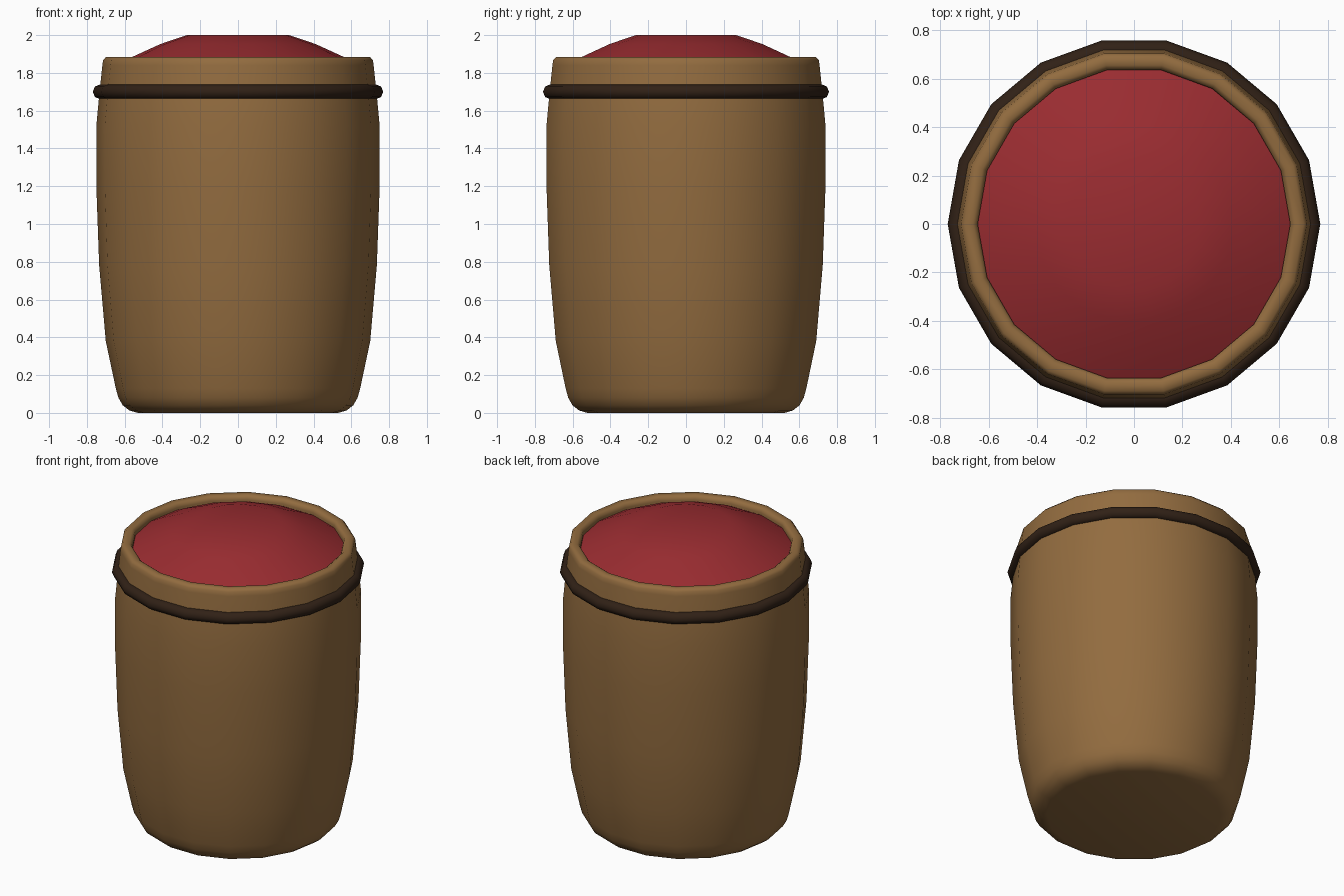
import bpy, bmesh, math

if "Cube" in bpy.data.objects:
    bpy.data.objects.remove(bpy.data.objects["Cube"])

SIDES = 18


def material(name, color):
    m = bpy.data.materials.new(name)
    m.diffuse_color = (*color, 1)
    m.use_nodes = True
    m.node_tree.nodes["Principled BSDF"].inputs["Base Color"].default_value = m.diffuse_color
    return m


def lathe(name, profile, mat, loop=False):
    """Spin (radius, z) points around z; open profiles get capped ends."""
    bm = bmesh.new()
    rings = []
    for r, z in profile:
        if r == 0:
            rings.append([bm.verts.new((0, 0, z))] * SIDES)
        else:
            rings.append([bm.verts.new((r * math.cos(a), r * math.sin(a), z))
                          for a in (2 * math.pi * i / SIDES for i in range(SIDES))])
    pairs = list(zip(rings, rings[1:])) + ([(rings[-1], rings[0])] if loop else [])
    for lo, hi in pairs:
        for i in range(SIDES):
            j = (i + 1) % SIDES
            quad = dict.fromkeys((lo[i], lo[j], hi[j], hi[i]))
            bm.faces.new(list(quad))
    bmesh.ops.recalc_face_normals(bm, faces=bm.faces[:])
    mesh = bpy.data.meshes.new(name)
    bm.to_mesh(mesh)
    bm.free()
    obj = bpy.data.objects.new(name, mesh)
    bpy.context.collection.objects.link(obj)
    mesh.materials.append(mat)
    bpy.ops.object.select_all(action='DESELECT')
    obj.select_set(True)
    bpy.context.view_layer.objects.active = obj
    bpy.ops.object.shade_smooth_by_angle(angle=math.radians(50))
    return obj


wood = material("wood", (0.29, 0.15, 0.05))
dark = material("dark_band", (0.03, 0.015, 0.008))
red = material("red", (0.32, 0.025, 0.03))

# Barrel body: rounded base, bulging side, raised rim with a recessed top
lathe("barrel_body", [
    (0, 0), (0.53, 0), (0.575, 0.013), (0.61, 0.04), (0.633, 0.08), (0.647, 0.13),
    (0.70, 0.38), (0.735, 0.78), (0.75, 1.20), (0.75, 1.52), (0.735, 1.68),
    (0.718, 1.84), (0.714, 1.868), (0.70, 1.883), (0.665, 1.883),
    (0.65, 1.872), (0.645, 1.855), (0.645, 1.80), (0, 1.80)], wood)

# Dark hoop around the neck
lathe("hoop", [(0.73 + 0.039 * math.cos(t), 1.70 + 0.039 * math.sin(t))
               for t in (math.pi / 4 * k for k in range(8))], dark, loop=True)

# Red cushioned top
lathe("red_top", [(0.645, 1.81), (0.645, 1.84), (0.57, 1.88), (0.41, 1.953),
                  (0.27, 2.0), (0, 2.0)], red)
